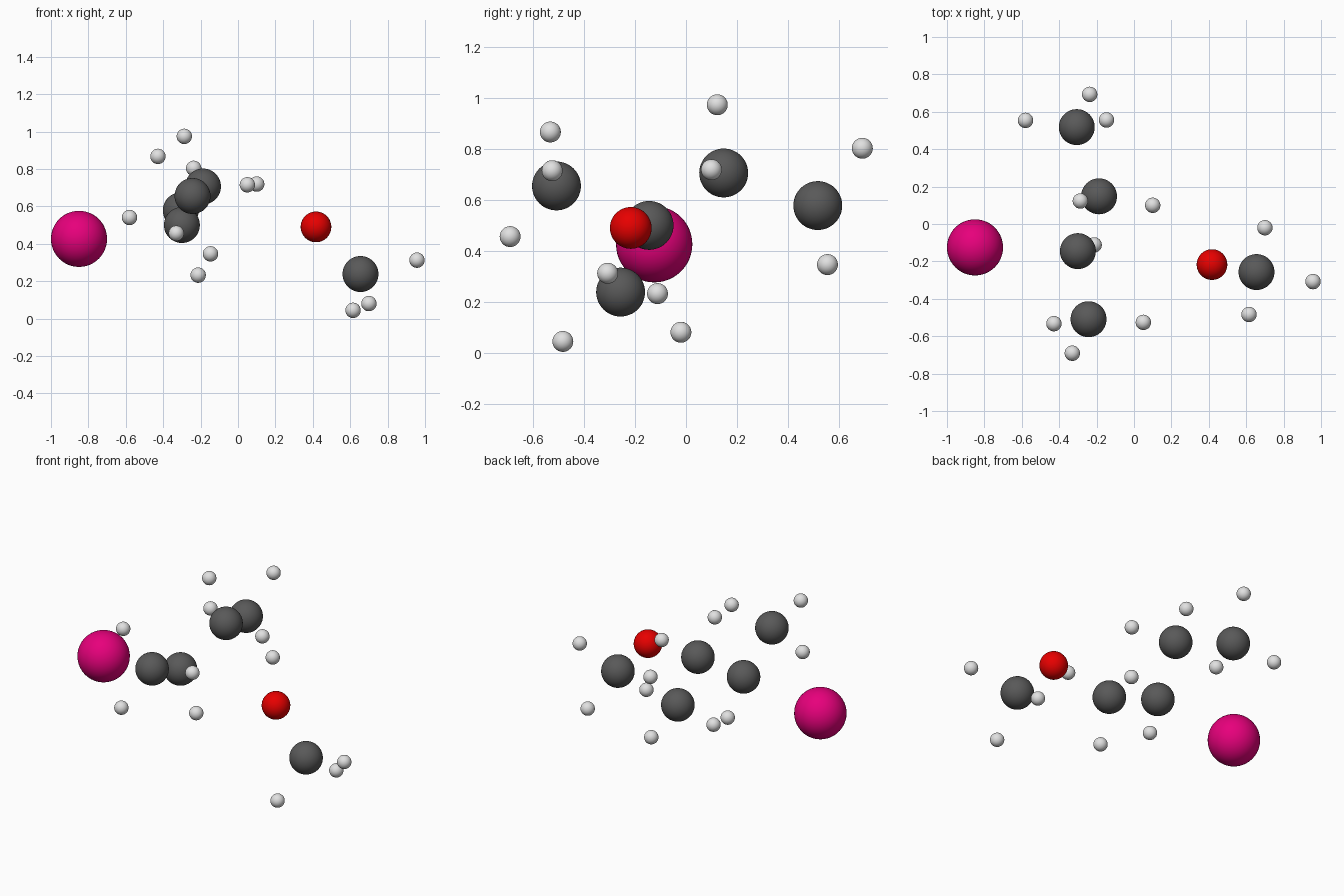
import bpy

cube = bpy.data.objects.get("Cube")
if cube:
    bpy.data.objects.remove(cube, do_unlink=True)


def make_material(name, rgb):
    mat = bpy.data.materials.new(name)
    mat.use_nodes = True
    colour = (*rgb, 1.0)
    mat.diffuse_color = colour
    for node in mat.node_tree.nodes:
        if node.type == "BSDF_PRINCIPLED":
            node.inputs["Base Color"].default_value = colour
    return mat


def make_balls(name, radius, mat, centres):
    """One smooth sphere per centre, all sharing a mesh."""
    mesh = None
    for number, centre in enumerate(centres, start=1):
        if mesh is None:
            bpy.ops.mesh.primitive_uv_sphere_add(
                segments=48, ring_count=24, radius=radius, location=centre)
            ball = bpy.context.object
            bpy.ops.object.shade_smooth()
            mesh = ball.data
            mesh.name = name
            mesh.materials.append(mat)
        else:
            ball = bpy.data.objects.new(name, mesh)
            ball.location = centre
            bpy.context.collection.objects.link(ball)
        ball.name = f"{name}_{number}"


# Large pink atom at the end of the row
make_balls("iodine_atom", 0.15, make_material("pink", (0.8, 0.0, 0.2)),
           [(-0.85, -0.125, 0.426)])

# Red atom
make_balls("oxygen_atom", 0.082, make_material("red", (0.8, 0.0, 0.0)),
           [(0.417, -0.217, 0.49)])

# Dark backbone: four in a zigzag, one apart
make_balls("carbon_atom", 0.096, make_material("dark_grey", (0.1, 0.1, 0.1)), [
    (-0.306, 0.518, 0.578),
    (-0.187, 0.148, 0.706),
    (-0.30, -0.145, 0.50),
    (-0.243, -0.509, 0.655),
    (0.655, -0.257, 0.238),
])

# Small pale atoms around the backbone
make_balls("hydrogen_atom", 0.041, make_material("pale_grey", (0.75, 0.75, 0.75)), [
    # rear end of the backbone
    (-0.58, 0.554, 0.54),
    (-0.237, 0.693, 0.803),
    (-0.147, 0.556, 0.346),
    # middle of the backbone
    (-0.287, 0.123, 0.974),
    (0.10, 0.10, 0.719),
    (-0.213, -0.112, 0.232),
    # front end of the backbone
    (-0.428, -0.533, 0.867),
    (-0.33, -0.691, 0.456),
    (0.05, -0.526, 0.715),
    # around the separate dark atom
    (0.70, -0.02, 0.08),
    (0.615, -0.484, 0.044),
    (0.957, -0.308, 0.312),
])
